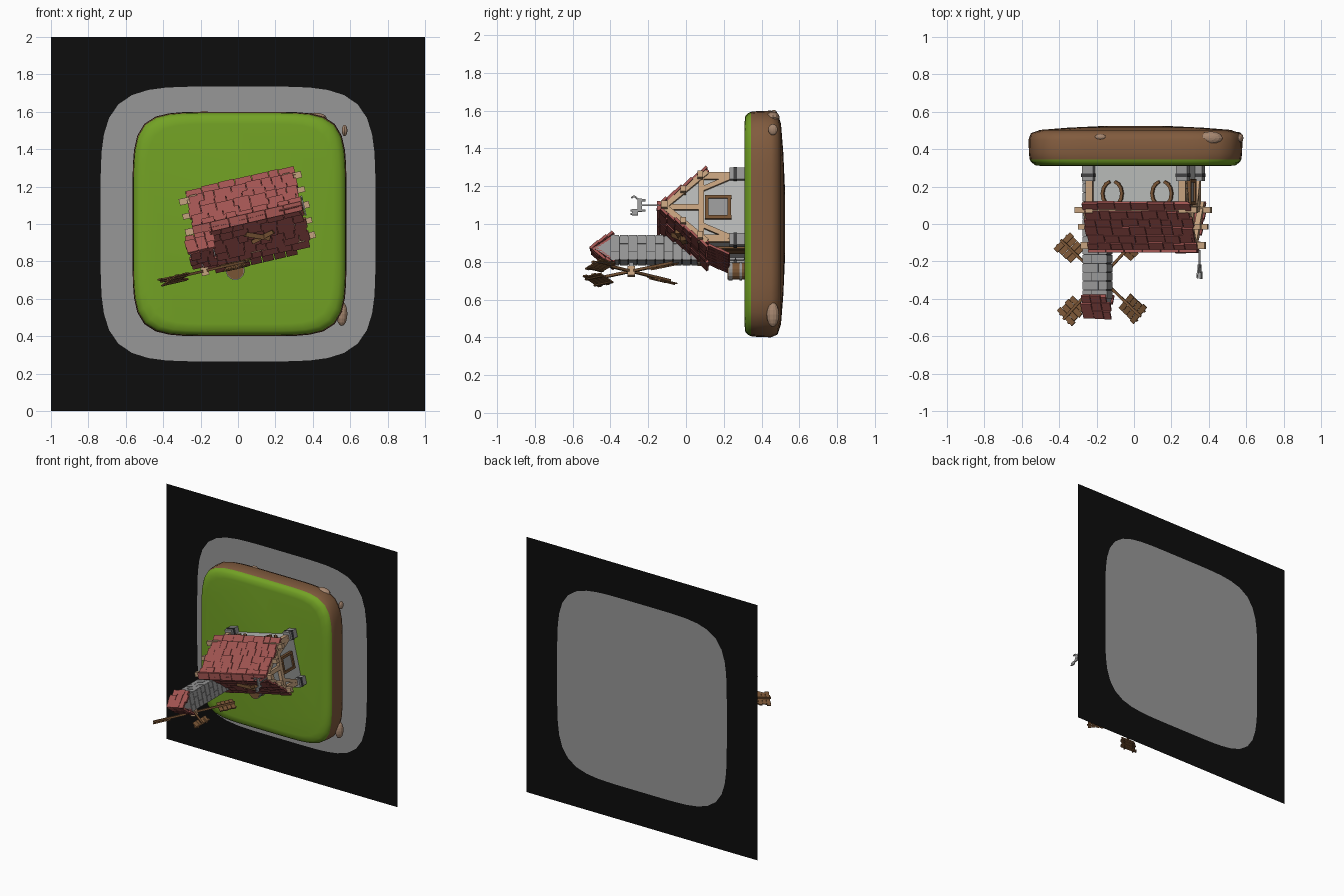
import bpy, bmesh, math, random
from mathutils import Matrix, Vector

if "Cube" in bpy.data.objects:
    bpy.data.objects.remove(bpy.data.objects["Cube"])

random.seed(4)

def mat(name, r, g, b):
    m = bpy.data.materials.new(name)
    m.diffuse_color = (r, g, b, 1)
    m.use_nodes = True
    m.node_tree.nodes["Principled BSDF"].inputs["Base Color"].default_value = m.diffuse_color
    return m

BLACK = mat("black", .004, .004, .004)
GREY = mat("stone grey", .31, .31, .31)
GREEN = mat("grass green", .17, .36, .018)
SOIL = mat("soil brown", .22, .105, .048)
PEBBLE = mat("pale pebble", .38, .24, .16)
WOOD = mat("dark wood", .19, .09, .035)
TAN = mat("tan timber", .56, .36, .21)
PLASTER = mat("plaster", .47, .48, .47)
RED = mat("red tile", .37, .092, .085)
DARK = mat("mortar dark", .05, .05, .052)

# House frame: up is world -y, plan turned 13 degrees
t = math.radians(13)
C, S = math.cos(t), math.sin(t)
H = Matrix(((C, -S, 0, .05), (0, 0, -1, .31), (S, C, 0, 1.03), (0, 0, 0, 1)))

def finish(name, bm, mats, world=None):
    if world:
        bm.transform(world)
    bmesh.ops.recalc_face_normals(bm, faces=bm.faces)
    me = bpy.data.meshes.new(name)
    bm.to_mesh(me)
    bm.free()
    for m in mats:
        me.materials.append(m)
    ob = bpy.data.objects.new(name, me)
    bpy.context.collection.objects.link(ob)
    return ob

def boxes(name, m, items):
    """items: (centre, size[, rotation matrix]) in the house frame"""
    bm = bmesh.new()
    for it in items:
        rot = it[2] if len(it) > 2 else Matrix.Identity(4)
        bmesh.ops.create_cube(bm, size=1, matrix=Matrix.Translation(it[0]) @ rot @ Matrix.Diagonal((*it[1], 1)))
    return finish(name, bm, [m], H)

def beam(p, q, w, d):
    """box between two points, as a boxes() item"""
    p, q = Vector(p), Vector(q)
    v = q - p
    return ((p + q) / 2, (w, d, v.length), v.to_track_quat('Z', 'Y').to_matrix().to_4x4())

def prism(name, m, a0, a1, prof):
    """extrude a (b, h) profile along the ridge direction"""
    bm = bmesh.new()
    ends = [[bm.verts.new((a, b, h)) for b, h in prof] for a in (a0, a1)]
    bm.faces.new(ends[0]); bm.faces.new(ends[1])
    n = len(prof)
    for i in range(n):
        j = (i + 1) % n
        bm.faces.new((ends[0][i], ends[0][j], ends[1][j], ends[1][i]))
    return finish(name, bm, [m], H)

def loft(name, rings, mats, seg=64):
    """rounded-square rings (y, half x, half z, exponent, band material)"""
    bm, prev = bmesh.new(), None
    for y, rx, rz, n, mi in rings:
        cur = []
        for i in range(seg):
            c, s = math.cos(math.tau * i / seg), math.sin(math.tau * i / seg)
            r = (abs(c) ** n + abs(s) ** n) ** (-1 / n)
            cur.append(bm.verts.new((r * c * rx, y, 1 + r * s * rz)))
        if prev:
            for i in range(seg):
                j = (i + 1) % seg
                bm.faces.new((prev[i], prev[j], cur[j], cur[i])).material_index = mi
        else:
            bm.faces.new(cur).material_index = mi
        prev = cur
    return bm, prev

# Backing sheet: black square with a grey rounded patch
bm, _ = loft("base", [(.545, .735, .735, 5, 0), (.545, 1, 1, 1000, 1)], None)
finish("backing_sheet", bm, [GREY, BLACK])

# Ground block: grass face, soil sides
bm, last = loft("ground", [(.31, .5, .535, 6, 0), (.314, .535, .572, 6, 0), (.33, .557, .587, 6, 0),
                           (.345, .566, .594, 6, 0), (.38, .57, .598, 6, 1), (.45, .572, .6, 6, 1),
                           (.485, .56, .585, 6, 1), (.503, .51, .53, 5, 1), (.515, .36, .38, 4, 1),
                           (.525, .15, .16, 3, 1)], None)
bm.faces.new(last).material_index = 1
for f in bm.faces:
    f.smooth = True
bm.transform(Matrix.Translation((.008, 0, 0)))
finish("ground_block", bm, [GREEN, SOIL])

# Pebbles in the soil edge
bm = bmesh.new()
for p, sc in (((.41, .46, 1.565), (.065, .035, .03)), ((-.18, .465, 1.59), (.03, .016, .014)),
              ((.555, .46, .52), (.03, .033, .065)), ((.57, .46, 1.5), (.015, .025, .03))):
    bmesh.ops.create_uvsphere(bm, u_segments=12, v_segments=8, radius=1,
                              matrix=Matrix.Translation(p) @ Matrix.Diagonal((*sc, 1)))
finish("pebbles", bm, [PEBBLE])

# House walls with gables
prism("house_walls", PLASTER, -.25, .25, [(-.165, 0), (.165, 0), (.165, .235), (0, .435), (-.165, .235)])

def tiled_roof(name, a0, a1, bc, half, ridge, eave, rows, w):
    """two slopes of overlapping random tiles on thin slabs"""
    out, drop = [], ridge - eave
    L = math.hypot(half, drop)
    for sd in (1, -1):
        ang = math.atan2(-drop, sd * half)
        d, n = Vector((0, sd * half, -drop)) / L, Vector((0, sd * drop, half)) / L
        top = Vector((0, bc, ridge))
        out.append((top + d * L / 2 - n * .012 + Vector(((a0 + a1) / 2, 0, 0)),
                    (a1 - a0 - .02, L, .012), Matrix.Rotation(ang, 4, 'X')))
        step = L / rows
        for r in range(rows):
            a = a0 + random.uniform(-.015, .01)
            while a < a1 - .01:
                wd = min(random.uniform(.7, 1.3) * w, a1 + random.uniform(-.01, .015) - a)
                if wd < .012:
                    break
                c = top + d * (step * (r + .55) + random.uniform(-.006, .006)) + n * random.uniform(.0, .006)
                c.x = a + wd / 2
                out.append((c, (wd - .003, step * 1.2, .014), Matrix.Rotation(ang + sd * .12, 4, 'X')))
                a += wd
    boxes(name, RED, out)

tiled_roof("house_roof", -.29, .3, 0, .205, .455, .2, 6, .075)
boxes("ridge_tiles", RED, [((-.25 + .1 * i, 0, .455), (.096, .05, .016)) for i in range(6)])

# Door canopy below the front eave
boxes("door_canopy", RED, [((-.2 + .065 * i, -.185 - .022 * r, .21 - .05 * r), (.06, .012, .065),
                            Matrix.Rotation(-.45, 4, 'X')) for i in range(7) for r in range(3)])
boxes("roof_patch_planks", WOOD, [beam((-.03, -.08, .375), (.09, -.13, .325), .025, .03),
                                  beam((0, -.13, .315), (.12, -.1, .355), .022, .03)])

# Timber frame: corner posts, sills, gable rafters, purlin ends
tim = [((sa * .255, sb * .17, .14), (.038, .038, .22)) for sa in (1, -1) for sb in (1, -1)]
for sa in (1, -1):
    x = sa * .262
    tim += [beam((x, -.18, .23), (x, .18, .23), .03, .03), beam((x, 0, .23), (x, 0, .43), .03, .03)]
    for sb in (1, -1):
        tim += [beam((x + sa * .015, sb * .19, .2), (x + sa * .015, 0, .425), .03, .03),
                beam((x, sb * .165, .07), (x, sb * .1, .22), .025, .025),
                ((sa * .285, sb * .165, .235), (.1, .035, .03)),
                ((sa * .285, sb * .085, .325), (.1, .03, .03))]
    tim += [((sa * .29, 0, .425), (.1, .035, .035))]
tim += [((0, sb * .17, .225), (.52, .03, .03)) for sb in (1, -1)]
boxes("timber_frame", TAN, tim)

# Stone footings with dark caps
corners = [(sa * .258, sb * .178) for sa in (1, -1) for sb in (1, -1)]
boxes("stone_footings", GREY, [((a, b, .035), (.062, .062, .09)) for a, b in corners])
boxes("footing_bands", DARK, [((a, b, .05), (.068, .068, .018)) for a, b in corners])

# Gable windows
for sa, nm in ((1, "right"), (-1, "left")):
    x = sa * .258
    boxes(nm + "_window_pane", GREY, [((x, 0, .14), (.012, .1, .11))])
    boxes(nm + "_window_frame", WOOD, [((x, sb * .055, .14), (.035, .018, .14)) for sb in (1, -1)] +
          [((x, 0, h), (.035, .12, .018)) for h in (.08, .2)])

# Horseshoe window frames on the back wall
bm = bmesh.new()
for ac in (-.13, .092 + .05):
    for i in range(14):
        ang = math.radians(-70 + 320 * (i + .5) / 14)
        p = (ac + .052 * math.cos(ang), .172, .148 + .066 * math.sin(ang))
        bmesh.ops.create_cube(bm, size=1, matrix=Matrix.Translation(p) @ Matrix.Rotation(-ang, 4, 'Y')
                              @ Matrix.Diagonal((.016, .03, .032, 1)))
finish("horseshoe_windows", bm, [WOOD], H)

# Front door
boxes("front_door", WOOD, [((-.06 + .025 * i, -.17, .085), (.023, .014, .17)) for i in range(5)])

# Tower: dark core with brick courses
TA, TB = -.277, -.11
boxes("tower_core", DARK, [((TA, TB, .355), (.124, .124, .71))])
br, hgt = [], .71 / 15
for r in range(15):
    z = hgt * (r + .5)
    cut = .02 if r % 2 else -.02
    for lo, hi in ((-.066, cut - .0015), (cut + .0015, .066)):
        m, w = (lo + hi) / 2, hi - lo
        for sg in (1, -1):
            br += [((TA + m, TB + sg * .062, z), (w, .01, hgt - .004)),
                   ((TA + sg * .062, TB + m, z), (.01, w, hgt - .004))]
boxes("tower_bricks", GREY, br)
prism("tower_gable", GREY, TA - .062, TA + .062,
      [(TB - .066, .7), (TB + .066, .7), (TB, .8)])
tiled_roof("tower_roof", TA - .072, TA + .072, TB, .08, .81, .695, 3, .05)

# Windmill sails
HUB = Vector((-.285, -.222, .6))
bars, planks = [], []
for k in range(4):
    R = Matrix.Translation(HUB) @ Matrix.Rotation(math.radians(47 + 90 * k), 4, 'Y')
    bars.append((R @ Vector((.15, 0, 0)), (.3, .014, .014), R.to_3x3().to_4x4()))
    tilt = R.to_3x3().to_4x4() @ Matrix.Rotation(.3, 4, 'X')
    for i in range(4):
        planks.append((R @ Vector((.2 + .03 * i - .01, -.008, 0)),
                       (.028, .008, .105 + random.uniform(0, .022)), tilt))
    for sg in (1, -1):
        planks.append((R @ Vector((.24, -.014, 0)) + tilt.to_3x3() @ Vector((0, 0, sg * .035)),
                       (.12, .008, .01), tilt))
boxes("sail_spars", WOOD, bars)
boxes("sail_planks", WOOD, planks)
boxes("sail_hub", TAN, [(HUB, (.04, .05, .04))])
boxes("sail_axle", GREY, [((-.285, -.19, .6), (.025, .06, .025))])

# Cat weathervane
boxes("weathervane_cat", GREY, [
    ((.308, 0, .5), (.008, .008, .1)), ((.308, 0, .555), (.008, .07, .026)),
    ((.308, -.038, .58), (.008, .034, .03)), ((.308, -.048, .598), (.008, .009, .014)),
    ((.308, -.028, .598), (.008, .009, .014)), ((.308, -.028, .538), (.008, .01, .025)),
    ((.308, .027, .538), (.008, .01, .025)),
    beam((.308, .03, .56), (.308, .05, .585), .009, .008), beam((.308, .05, .585), (.308, .04, .6), .009, .008)])

# Barrel with hoops
def drum(name, m, parts):
    bm = bmesh.new()
    for z, r, d in parts:
        bmesh.ops.create_cone(bm, cap_ends=True, segments=16, radius1=r, radius2=r, depth=d,
                              matrix=Matrix.Translation((-.126, -.258, z)))
    finish(name, bm, [m], H)

drum("barrel", WOOD, [(.045, .046, .09)])
drum("barrel_hoops", GREY, [(.02, .05, .014), (.075, .05, .022)])
